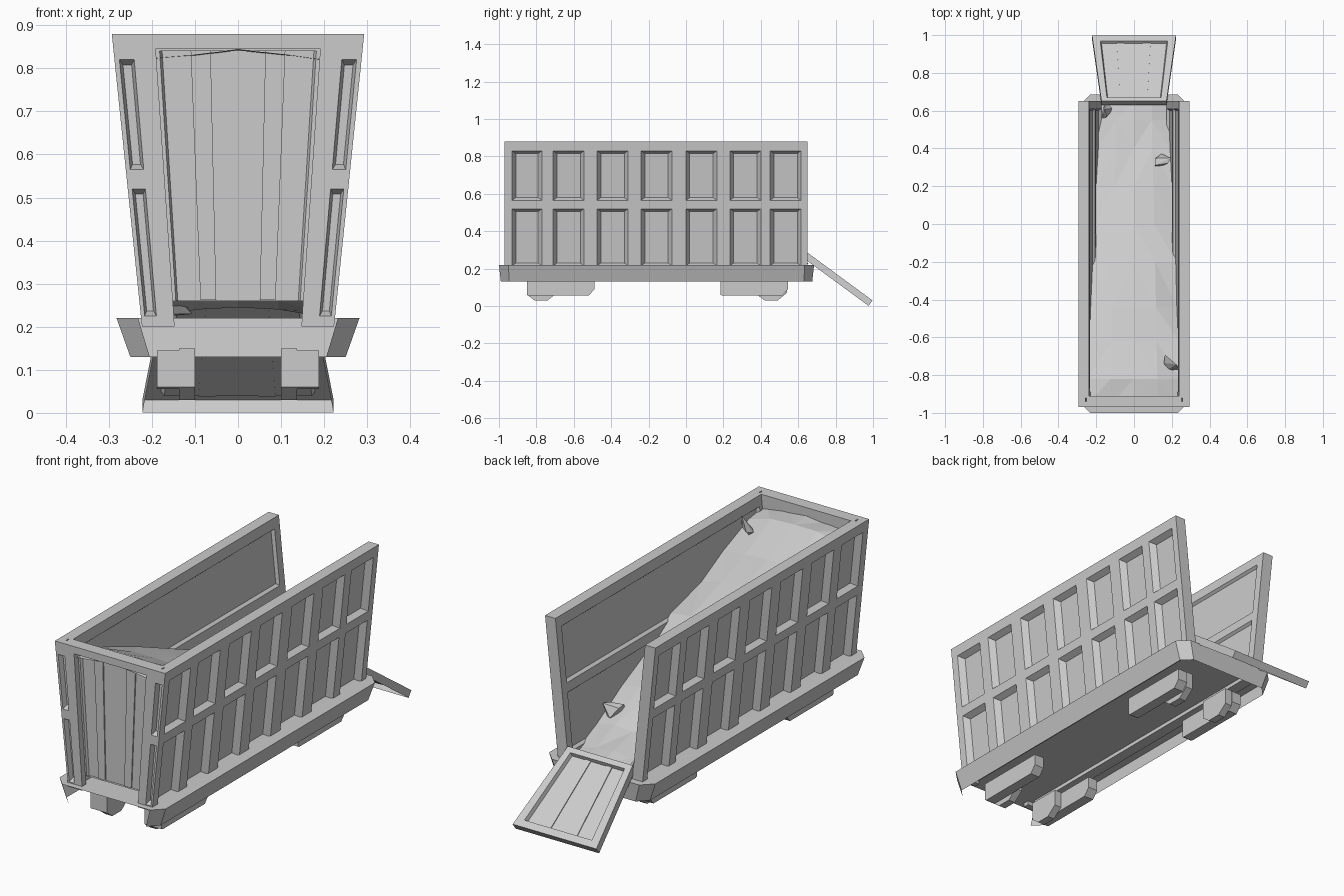
import bpy, bmesh, math, random
from mathutils import Vector

if "Cube" in bpy.data.objects:
    bpy.data.objects.remove(bpy.data.objects["Cube"])

random.seed(4)


def finish(name, bm, mirror=False):
    bmesh.ops.remove_doubles(bm, verts=bm.verts, dist=1e-5)
    bmesh.ops.recalc_face_normals(bm, faces=bm.faces)
    me = bpy.data.meshes.new(name)
    bm.to_mesh(me)
    bm.free()
    ob = bpy.data.objects.new(name, me)
    bpy.context.collection.objects.link(ob)
    if mirror:
        ob.modifiers.new("mirror", 'MIRROR').use_axis[0] = True
    return ob


def slab(name, P, us, vs, thick, cells=(), depth=0.0, inset=(0, 0), mirror=False,
         back=True):
    """Plate on a (u, v) grid; listed cells become bevelled recesses."""
    bm = bmesh.new()

    def quad(*pts):
        bm.faces.new([bm.verts.new(P(*p)) for p in pts])

    for i in range(len(us) - 1):
        for j in range(len(vs) - 1):
            a, b, c, d = us[i], us[i + 1], vs[j], vs[j + 1]
            o = [(a, c), (b, c), (b, d), (a, d)]
            if back:
                quad(*[(u, v, -thick) for u, v in o])
            if (i, j) in cells:
                e, f = inset
                n = [(a + e, c + f), (b - e, c + f), (b - e, d - f), (a + e, d - f)]
                for k in range(4):
                    l = (k + 1) % 4
                    quad((*o[k], 0), (*o[l], 0), (*n[l], -depth), (*n[k], -depth))
                quad(*[(u, v, -depth) for u, v in n])
            else:
                quad(*[(u, v, 0) for u, v in o])
    for a, b in zip(us, us[1:]):
        for v in (vs[0], vs[-1]):
            quad((a, v, 0), (b, v, 0), (b, v, -thick), (a, v, -thick))
    for c, d in zip(vs, vs[1:]):
        for u in (us[0], us[-1]):
            quad((u, c, 0), (u, d, 0), (u, d, -thick), (u, c, -thick))
    return finish(name, bm, mirror)


def prism(name, pts, x0, x1):
    """Mirrored solid with a (y, z) outline."""
    bm = bmesh.new()
    a, b = [[bm.verts.new((x, y, z)) for y, z in pts] for x in (x0, x1)]
    for k in range(len(pts)):
        l = (k + 1) % len(pts)
        bm.faces.new((a[k], a[l], b[l], b[k]))
    bm.faces.new(a)
    bm.faces.new(b)
    finish(name, bm, True)


def wall_x(z):
    """Outer half width of the flared body at height z."""
    return 0.225 + 0.068 * (z - 0.22) / 0.66


# Hollow base: floor sheet with flared skirts, open at the front end
def octagon(x, y0, y1, c, z):
    return [(x - c, y0, z), (x, y0 + c, z), (x, y1 - c, z), (x - c, y1, z),
            (c - x, y1, z), (-x, y1 - c, z), (-x, y0 + c, z), (c - x, y0, z)]


bm = bmesh.new()
low = [bm.verts.new(p) for p in octagon(0.25, -0.99, 0.675, 0.045, 0.13)]
high = [bm.verts.new(p) for p in octagon(0.282, -1.0, 0.685, 0.05, 0.22)]
bm.faces.new(high)
for k in range(7):
    bm.faces.new((low[k], low[k + 1], high[k + 1], high[k]))
base = finish("base_frame", bm)
if max(base.data.polygons, key=lambda p: p.area).normal.z < 0:
    base.data.flip_normals()

# Side walls: outer panels, then inner lining
cols = [-0.93, -0.77, -0.71, -0.545, -0.475, -0.31, -0.24, -0.075,
        0.0, 0.165, 0.235, 0.40, 0.45, 0.615]
slab("side_wall", lambda u, v, d: (wall_x(v) + d, u, v),
     [-0.945] + cols + [0.65], [0.20, 0.215, 0.52, 0.565, 0.83, 0.88], 0.036,
     {(i, j) for i in range(1, 14, 2) for j in (1, 3)}, 0.028, (0.02, 0.015), True)
slab("side_lining", lambda u, v, d: (wall_x(v) - 0.055 - d, u, v),
     [-0.92, -0.89, 0.61, 0.65], [0.20, 0.25, 0.52, 0.565, 0.83, 0.88], 0.021,
     {(1, 1), (1, 3)}, 0.013, (0.01, 0.01), True)


# Front frame: corner posts with narrow panels, and a top rail
def front_p(u, v, d):
    return (u * wall_x(v), -0.97 - d, v)


slab("front_post", front_p, [0.66, 0.84, 0.96, 1],
     [0.20, 0.225, 0.52, 0.565, 0.82, 0.88], 0.03,
     {(1, 1), (1, 3)}, 0.025, (0.025, 0.012), True)
slab("front_top_rail", front_p, [-0.66, 0.66], [0.845, 0.88], 0.03)
# Sunken front panel with shallow ribs
slab("front_panel", lambda u, v, d: front_p(u, v, d - 0.03),
     [-0.86, -0.63, 0.63, 0.86], [0.26, 0.84, 0.88], 0.03,
     {(1, 0)}, 0.012, (0.02, 0))
for c in (-0.38, 0.22):
    slab("front_rib", lambda u, v, d: front_p(u, v, d - 0.036),
         [c, c + 0.16], [0.262, 0.84], 0.008)

# Lowered tailgate, wider at its free end, hollow below
A, B = Vector((0, 0.65, 0.285)), Vector((0, 0.997, 0.03))
N = Vector((0, 0.592, 0.806))


def gate_p(u, v, d):
    p = A.lerp(B, v) + N * d
    p.x = u * (0.172 + 0.05 * v)
    return p


slab("tailgate", gate_p, [-1, -0.82, 0.82, 1], [0, 0.06, 0.92, 1], 0.036,
     {(1, 1)}, 0.018, (0.03, 0.012), back=False)
for c in (-0.42, 0.22):
    slab("tailgate_rib", lambda u, v, d: gate_p(u, v, d - 0.014),
         [c, c + 0.18], [0.07, 0.91], 0.005)

# Skids and faceted rollers under the base
for y, r in ((-0.85, -0.85), (0.185, 0.38)):
    e = y + 0.36
    prism("skid", [(y, 0.145), (y, 0.06), (y + 0.01, 0.055), (e - 0.03, 0.055),
                   (e, 0.09), (e, 0.145)], 0.137, 0.188)
    prism("roller", [(r, 0.15), (r, 0.06), (r + 0.04, 0.03), (r + 0.11, 0.03),
                     (r + 0.16, 0.07), (r + 0.16, 0.15)], 0.10, 0.137)

# Sloping heap of load
profile = [(-0.955, 0.825), (-0.82, 0.80), (-0.62, 0.73), (-0.44, 0.65), (-0.2, 0.57),
           (0, 0.485), (0.2, 0.39), (0.4, 0.28), (0.55, 0.245), (0.645, 0.225)]
bm = bmesh.new()
rows = []
for k, (y, z) in enumerate(profile):
    row = []
    for s in (-1, -0.5, 0, 0.5, 1):
        h = z + 0.02 * (1 - s * s) + random.uniform(-0.015, 0.02) * (k < 9)
        row.append(bm.verts.new((s * (wall_x(h) - 0.04), y, h)))
    rows.append(row)
for a, b in zip(rows, rows[1:]):
    for i in range(4):
        bm.faces.new((a[i], a[i + 1], b[i + 1], b[i]))
bmesh.ops.triangulate(bm, faces=bm.faces)
heap = finish("load_heap", bm)
if sum(p.normal.z for p in heap.data.polygons) < 0:
    heap.data.flip_normals()

# Loose rocks
for x, y, z, r in ((-0.135, 0.6, 0.25, 0.055), (0.155, 0.33, 0.33, 0.045),
                   (0.2, -0.735, 0.80, 0.045)):
    bm = bmesh.new()
    pts = [bm.verts.new((x + r * random.uniform(-1, 1), y + r * random.uniform(-1, 1),
                         z + r * random.uniform(-0.8, 1))) for _ in range(8)]
    bmesh.ops.convex_hull(bm, input=pts)
    bmesh.ops.delete(bm, geom=[v for v in bm.verts if not v.link_faces], context='VERTS')
    finish("rock", bm)
